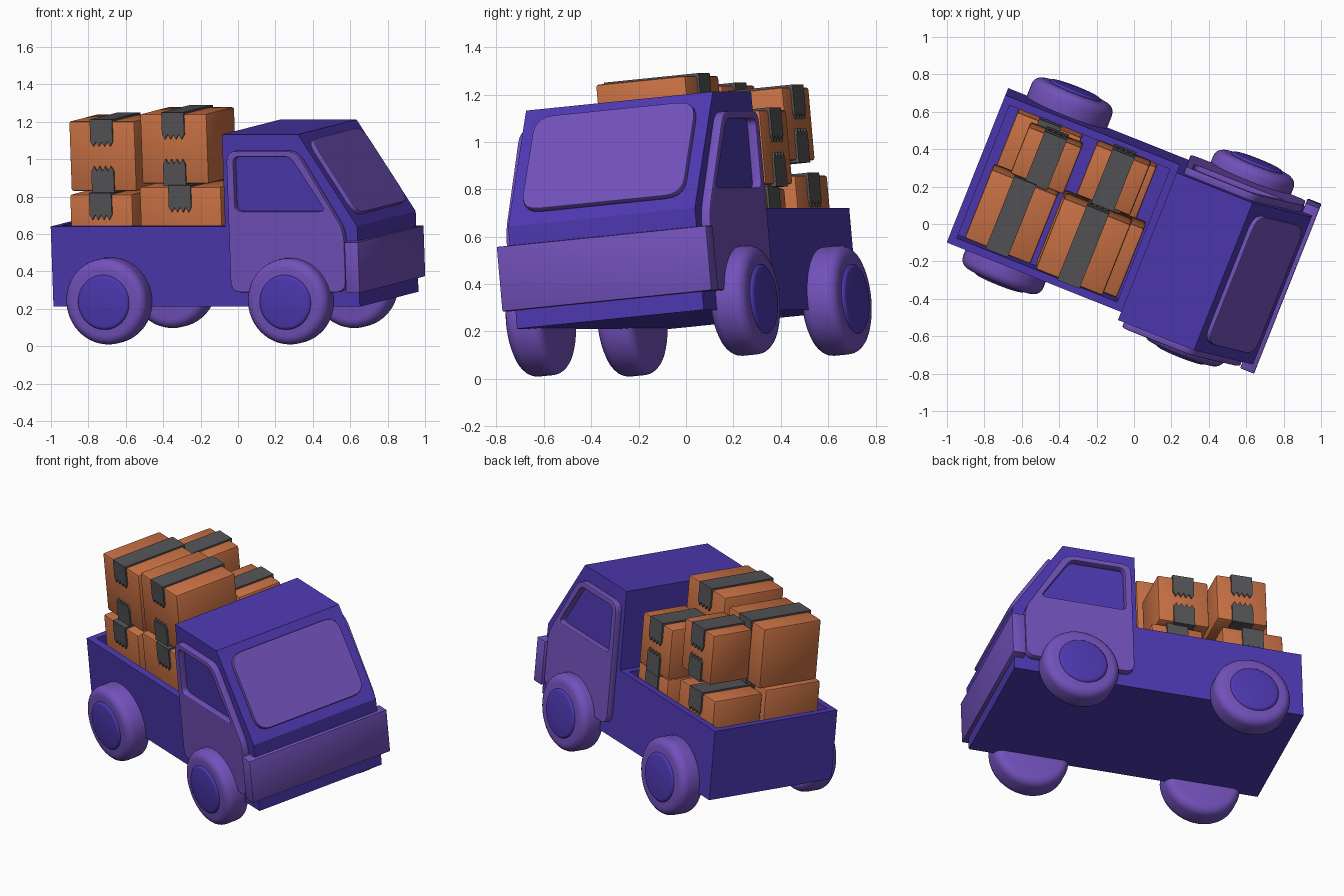
import bpy, bmesh
from math import radians, pi
from mathutils import Matrix, Vector

if "Cube" in bpy.data.objects:
    bpy.data.objects.remove(bpy.data.objects["Cube"])

# Truck frame: X forward, Y to its left, Z up; rolled and turned in the world
POSE = (Matrix.Rotation(radians(-21.7), 4, 'Z') @ Matrix.Rotation(radians(5.4), 4, 'X')
        @ Matrix.Translation((0, 0.026, 0)))
HALF = 0.426          # half body width


def material(name, rgb):
    m = bpy.data.materials.new(name)
    m.diffuse_color = (*rgb, 1)
    m.use_nodes = True
    m.node_tree.nodes["Principled BSDF"].inputs["Base Color"].default_value = m.diffuse_color
    return m


INDIGO = material("indigo_paint", (0.075, 0.040, 0.44))
LILAC = material("lilac_paint", (0.17, 0.083, 0.50))
CARD = material("cardboard", (0.58, 0.165, 0.058))
TAPE = material("grey_tape", (0.09, 0.09, 0.095))


def prism(bm, pts, y0, y1):
    """Extrude an (x, z) outline from y0 to y1."""
    a = [bm.verts.new((x, y0, z)) for x, z in pts]
    b = [bm.verts.new((x, y1, z)) for x, z in pts]
    bm.faces.new(a)
    bm.faces.new(b[::-1])
    for i in range(len(pts)):
        j = (i + 1) % len(pts)
        bm.faces.new((a[i], b[i], b[j], a[j]))


def rect(x0, x1, z0, z1):
    return [(x0, z0), (x1, z0), (x1, z1), (x0, z1)]


def finish(obj, mat, bevel=0, segments=2):
    bpy.ops.object.select_all(action='DESELECT')
    obj.select_set(True)
    bpy.context.view_layer.objects.active = obj
    obj.data.materials.clear()
    obj.data.materials.append(mat)
    if bevel:
        mod = obj.modifiers.new("bevel", 'BEVEL')
        mod.width, mod.segments, mod.limit_method = bevel, segments, 'ANGLE'
        bpy.ops.object.modifier_apply(modifier=mod.name)
        bpy.ops.object.shade_smooth_by_angle(angle=radians(35))
    return obj


def from_bmesh(name, bm, mat, bevel=0, segments=2, local=Matrix()):
    bmesh.ops.recalc_face_normals(bm, faces=bm.faces)
    me = bpy.data.meshes.new(name)
    bm.to_mesh(me)
    bm.free()
    obj = bpy.data.objects.new(name, me)
    bpy.context.collection.objects.link(obj)
    obj.matrix_world = POSE @ local
    return finish(obj, mat, bevel, segments)


def solid(name, pts, y0, y1, mat, bevel=0):
    bm = bmesh.new()
    prism(bm, pts, y0, y1)
    return from_bmesh(name, bm, mat, bevel)


def rounded(pts, r, n=5):
    """Round each corner of an outline with a small quadratic arc."""
    out = []
    for i, p in enumerate(pts):
        p = Vector(p)
        a = p + (Vector(pts[i - 1]) - p).normalized() * r
        b = p + (Vector(pts[(i + 1) % len(pts)]) - p).normalized() * r
        for k in range(n + 1):
            t = k / n
            out.append(a * (1 - t) ** 2 + p * 2 * t * (1 - t) + b * t * t)
    return out


def plate(name, loops, thick, local, mat):
    """Flat plate with optional holes, from filled 2D curve loops."""
    cu = bpy.data.curves.new(name, 'CURVE')
    cu.dimensions, cu.fill_mode = '2D', 'BOTH'
    cu.extrude = thick / 2 - 0.006
    cu.bevel_depth, cu.bevel_resolution, cu.offset = 0.006, 1, -0.006
    for loop in loops:
        sp = cu.splines.new('POLY')
        sp.points.add(len(loop) - 1)
        sp.use_cyclic_u = True
        for pt, co in zip(sp.points, loop):
            pt.co = (co[0], co[1], 0, 1)
    obj = bpy.data.objects.new(name, cu)
    bpy.context.collection.objects.link(obj)
    obj.matrix_world = POSE @ local
    bpy.ops.object.select_all(action='DESELECT')
    obj.select_set(True)
    bpy.context.view_layer.objects.active = obj
    bpy.ops.object.convert(target='MESH')
    obj = bpy.context.view_layer.objects.active
    finish(obj, mat)
    bpy.ops.object.shade_smooth_by_angle(angle=radians(35))
    return obj


# Body with cab, and the cargo bed cut out of it
body = solid("truck_body", [(-0.894, 0.25), (0.869, 0.25), (0.869, 0.683), (0.547, 1.175),
                            (0.11, 1.175), (0.11, 0.681), (-0.894, 0.681)], -HALF, HALF, INDIGO)
cutter = solid("bed_cutter", rect(-0.852, 0.07, 0.48, 0.9), -HALF + 0.042, HALF - 0.042, INDIGO)
cutter.hide_render = True
bpy.context.view_layer.objects.active = body
mod = body.modifiers.new("bed", 'BOOLEAN')
mod.operation, mod.object, mod.solver = 'DIFFERENCE', cutter, 'EXACT'
bpy.ops.object.modifier_apply(modifier="bed")
bpy.data.objects.remove(cutter)

# Bumper wrapping the nose
solid("bumper", rect(0.812, 0.892, 0.328, 0.602), -0.478, 0.478, LILAC, 0.005)

# Windscreen on the sloped front
up = Vector((-0.321, 0, 0.492)).normalized()
side = Vector((0, 1, 0))
normal = side.cross(up)
base = Vector((0.868, 0, 0.683)) + normal * 0.008
frame = Matrix((side, up, normal)).transposed().to_4x4()
plate("windscreen", [rounded([(-0.37, 0.06), (0.37, 0.06), (0.368, 0.533), (-0.368, 0.533)], 0.085)],
      0.036, Matrix.Translation(base) @ frame, LILAC)

# Doors with window openings
door = rounded([(0.145, 0.33), (0.807, 0.33), (0.807, 0.66), (0.545, 1.09), (0.145, 1.09)], 0.06)
window = rounded([(0.185, 0.765), (0.705, 0.765), (0.512, 1.058), (0.185, 1.058)], 0.035)
for tag, s in (("right", -1), ("left", 1)):
    plate(tag + "_door", [door, window], 0.046,
          Matrix.Translation((0, s * (HALF + 0.017), 0)) @ Matrix.Rotation(pi / 2, 4, 'X'), LILAC)


# Wheels
def disc(name, r, depth, loc, mat, bevel, segments):
    bm = bmesh.new()
    bmesh.ops.create_cone(bm, cap_ends=True, segments=48, radius1=r, radius2=r, depth=depth)
    from_bmesh(name, bm, mat, bevel, segments,
               Matrix.Translation(loc) @ Matrix.Rotation(pi / 2, 4, 'X'))


for end, x in (("rear", -0.555), ("front", 0.49)):
    for tag, s in (("right", -1), ("left", 1)):
        disc(f"{end}_{tag}_tyre", 0.231, 0.165, (x, s * 0.466, 0.285), LILAC, 0.05, 5)
        disc(f"{end}_{tag}_hub", 0.148, 0.12, (x, s * 0.502, 0.285), INDIGO, 0.018, 3)


# Cardboard boxes with tape strips over top and bottom
def cardboard_box(name, x0, x1, y0, y1, z0, z1):
    solid(name, rect(x0, x1, z0, z1), y0, y1, CARD, 0.012)
    bm = bmesh.new()
    c, h, t = (x0 + x1) / 2, 0.064, 0.01
    for z, d in ((z1, 1), (z0, -1)):
        prism(bm, rect(c - h, c + h, z - d * 0.004, z + d * t), y0 - t, y1 + t)
        teeth = [(c - h + 2 * h * i / 8, z - d * (0.135 if i % 2 else 0.108)) for i in range(9)]
        flap = [(c + h, z - d * 0.004), (c - h, z - d * 0.004)] + teeth
        prism(bm, flap, y0 - t, y0 + 0.004)
        prism(bm, flap, y1 - 0.004, y1 + t)
    from_bmesh(name + "_tape", bm, TAPE)


BOXES = {
    "rear_right_upper": (-0.814, -0.436, -0.316, 0.081, 0.86, 1.235),
    "rear_right_lower": (-0.81, -0.45, -0.35, 0.03, 0.48, 0.845),
    "front_right_upper": (-0.40, -0.015, -0.326, 0.085, 0.90, 1.275),
    "front_right_lower": (-0.41, 0.06, -0.345, 0.055, 0.48, 0.885),
    "rear_left_upper": (-0.715, -0.41, 0.094, 0.364, 0.89, 1.20),
    "rear_left_lower": (-0.80, -0.43, 0.045, 0.379, 0.48, 0.825),
    "front_left_upper": (-0.345, -0.037, 0.11, 0.40, 0.785, 1.10),
    "front_left_lower": (-0.31, 0.0, 0.075, 0.375, 0.48, 0.77),
}
for key, dims in BOXES.items():
    cardboard_box(key + "_box", *dims)
